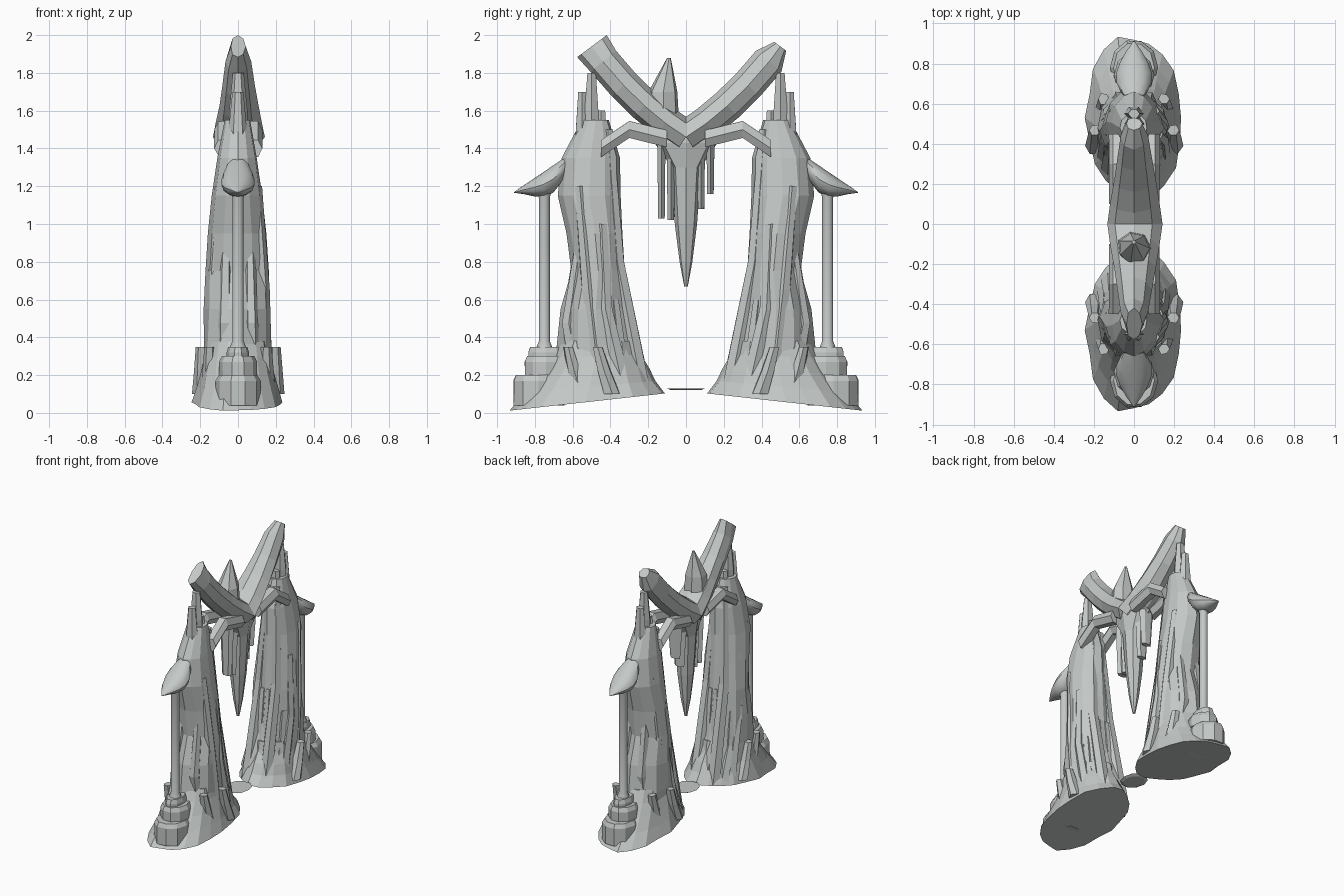
import bpy, bmesh, math, random
from mathutils import Vector

default_cube = bpy.data.objects.get("Cube")
if default_cube:
    bpy.data.objects.remove(default_cube, do_unlink=True)

stone = bpy.data.materials.new("pale_grey_stone")
stone.use_nodes = True
stone.diffuse_color = (.55, .58, .57, 1)
stone.node_tree.nodes["Principled BSDF"].inputs["Base Color"].default_value = stone.diffuse_color

RIGHT, BACK, UP = Vector((1, 0, 0)), Vector((0, 1, 0)), Vector((0, 0, 1))
rng = random.Random()


def loft(name, rings, side=1, sides=8, rough=0, axis=UP, smooth=False, warp=None):
    """Skin rings of (x, y, z, half width, half depth); rough chisels the outline.
    With no axis, each ring is set square to the path."""
    flutes = [1 + rng.uniform(-rough, rough / 2) for _ in range(sides)]
    centres = [Vector(ring[:3]) for ring in rings]
    last = len(rings) - 1
    bm = bmesh.new()
    loops = []
    for k, (centre, ring) in enumerate(zip(centres, rings)):
        width, depth = ring[3:]
        path = axis or (centres[min(k + 1, last)] - centres[max(k - 1, 0)]).normalized()
        across = path.cross(RIGHT)
        loop = []
        for i, flute in enumerate(flutes):
            angle = math.tau * i / sides
            size = flute * (1 + rng.uniform(-rough, rough) / 3)
            point = centre + size * (RIGHT * width * math.cos(angle) + across * depth * math.sin(angle))
            if warp:
                point = warp(point)
            point.y *= side
            loop.append(bm.verts.new(point))
        loops.append(loop)
    for low, high in zip(loops, loops[1:]):
        for i in range(sides):
            bm.faces.new((low[i - 1], low[i], high[i], high[i - 1]))
    bm.faces.new(loops[0])
    bm.faces.new(loops[-1])
    bmesh.ops.recalc_face_normals(bm, faces=bm.faces)
    mesh = bpy.data.meshes.new(name)
    bm.to_mesh(mesh)
    bm.free()
    mesh.materials.append(stone)
    obj = bpy.data.objects.new(name, mesh)
    bpy.context.collection.objects.link(obj)
    if smooth:
        bpy.ops.object.select_all(action='DESELECT')
        obj.select_set(True)
        bpy.context.view_layer.objects.active = obj
        bpy.ops.object.shade_smooth_by_angle(angle=math.radians(40))


def tower_section(z):
    """Centre and half sizes of the tower at a height."""
    inner = .35 - .25 * math.exp(-2.6 * z)
    outer = .65 + .04 * math.cos(math.tau * (z - .4) / .8)
    depth = min((outer - inner) / 2, (1.7 - z) / 2)
    return (inner + outer) / 2, .18 - .03 * z ** 3, depth


def shard(name, angle, top, hand, side):
    """Rock splinter that follows the tower's face up to a height."""
    reach = .8 if top > .4 else 1.1
    rings = []
    for t in (0, .5, 1):
        z = .1 + (top - .1) * t
        centre, width, depth = tower_section(z)
        radius = .05 - .02 * t
        rings.append((hand * reach * width * math.cos(angle),
                      centre - reach * depth * math.sin(angle), z, radius, radius))
    loft(name, rings, side, sides=6, rough=.15)


def slope_foot(point):
    """Raise the foot's lower edge on the inner side."""
    point.z += .13 * (.5 - point.y) * max(0, 1 - point.z / .4)
    return point


for label, side in (("front", -1), ("back", 1)):
    rng.seed(4)

    # Flared foot
    rings = []
    for k in range(5):
        flare = (1 - k / 4) ** 1.4
        rings.append((0, .47 + .06 * flare, .06 + .08 * k, .17 + .08 * flare, .21 + .2 * flare))
    loft(label + "_foot", rings, side, sides=20, rough=.08, warp=slope_foot)

    # Tower with splinters around it
    rings = []
    for k in range(8):
        z = .2 * k + .15
        centre, width, depth = tower_section(z)
        rings.append((0, centre, z, width, depth))
    loft(label + "_tower", rings, side, sides=12, rough=.07)
    for hand_name, hand in (("left", 1), ("right", -1)):
        for k, top in enumerate((.75, 1.5, .6, 1, .35, 1.2, .35, .85)):
            shard(f"{label}_{hand_name}_shard_{k}", 1.4 - .35 * k, top, hand, side)

        # Strut from the tower to the bridge
        x = .08 * hand
        loft(f"{label}_{hand_name}_strut",
             [(x, y, z, .05, .05) for y, z in ((.45, 1.4), (.3, 1.5), (.1, 1.45))],
             side, sides=6, rough=.1, axis=BACK)

    # Upright spires under the arm
    for k, (y, top) in enumerate(((.5, 1.8), (.55, 1.7), (.45, 1.6))):
        loft(f"{label}_spire_{k}",
             [(0, y, 1.3, .05, .05), (0, y, top - .2, .05, .04), (0, y, top, .03, .025)],
             side, sides=6, rough=.1)

    # Rising upper arm of the bridge, blunt at the front and pointed at the back
    rings = []
    for k in range(5):
        y = .11 * k
        rings.append((0, y, 1.46 + .6 * y + .7 * y * y, .14 - .16 * y, .09))
    rings.append((0, .5, 1.94, .04, .1 if side < 0 else .04))
    loft(label + "_upper_arm", rings, side, rough=.05, axis=None)

    # Stepped pedestal
    for part, y, bottom, top, width, depth in (("base", .78, .04, .2, .12, .14),
                                               ("step", .74, .2, .3, .1, .12),
                                               ("cap", .74, .3, .35, .06, .1)):
        loft(f"{label}_pedestal_{part}",
             [(0, y, bottom, width, depth), (0, y, top - .03, width, depth),
              (0, y, top, width * .85, depth * .9)], side, sides=10, rough=.03)

    # Column
    loft(label + "_column",
         [(0, .75, z, r, r) for z, r in ((.33, .05), (.38, .03), (1.14, .03), (1.18, .04))],
         side, sides=14, smooth=True)

    # Pointed hood over the column
    rings = []
    for k in range(7):
        t = k / 6
        width = .005 + .085 * math.sin(math.pi * t ** .8)
        depth = width * (1 - t / 2)
        rings.append((0, .6 + .31 * t, 1.38 - .21 * t - depth, width, depth))
    loft(label + "_hood", rings, side, sides=12, axis=BACK, smooth=True)

# Spike on the bridge
loft("bridge_spike",
     [(0, y, z, r, r) for y, z, r in ((-.12, 1.55, .09), (-.12, 1.7, .08), (-.09, 1.88, .01))],
     sides=7, rough=.06)

# Hanging stone and the slabs beside it
loft("hanging_stone",
     [(0, 0, z, min(r, .1), r)
      for z, r in ((1.5, .1), (1.43, .17), (1.3, .08), (1, .06), (.8, .035), (.67, .01))],
     rough=.06)
for k, (y, bottom) in enumerate(((-.13, 1.03), (-.08, 1.02), (.08, 1.08), (.13, 1.16))):
    loft(f"hanging_slab_{k}",
         [(0, y, bottom, .04, .02), (0, y, 1.42, .06, .025)], sides=6, rough=.05)

# Thin disc between the towers
loft("floor_disc",
     [(0, 0, .12 + .01 * k, r, r * 1.2) for k, r in enumerate((.07, .09))],
     sides=10, rough=.04)
